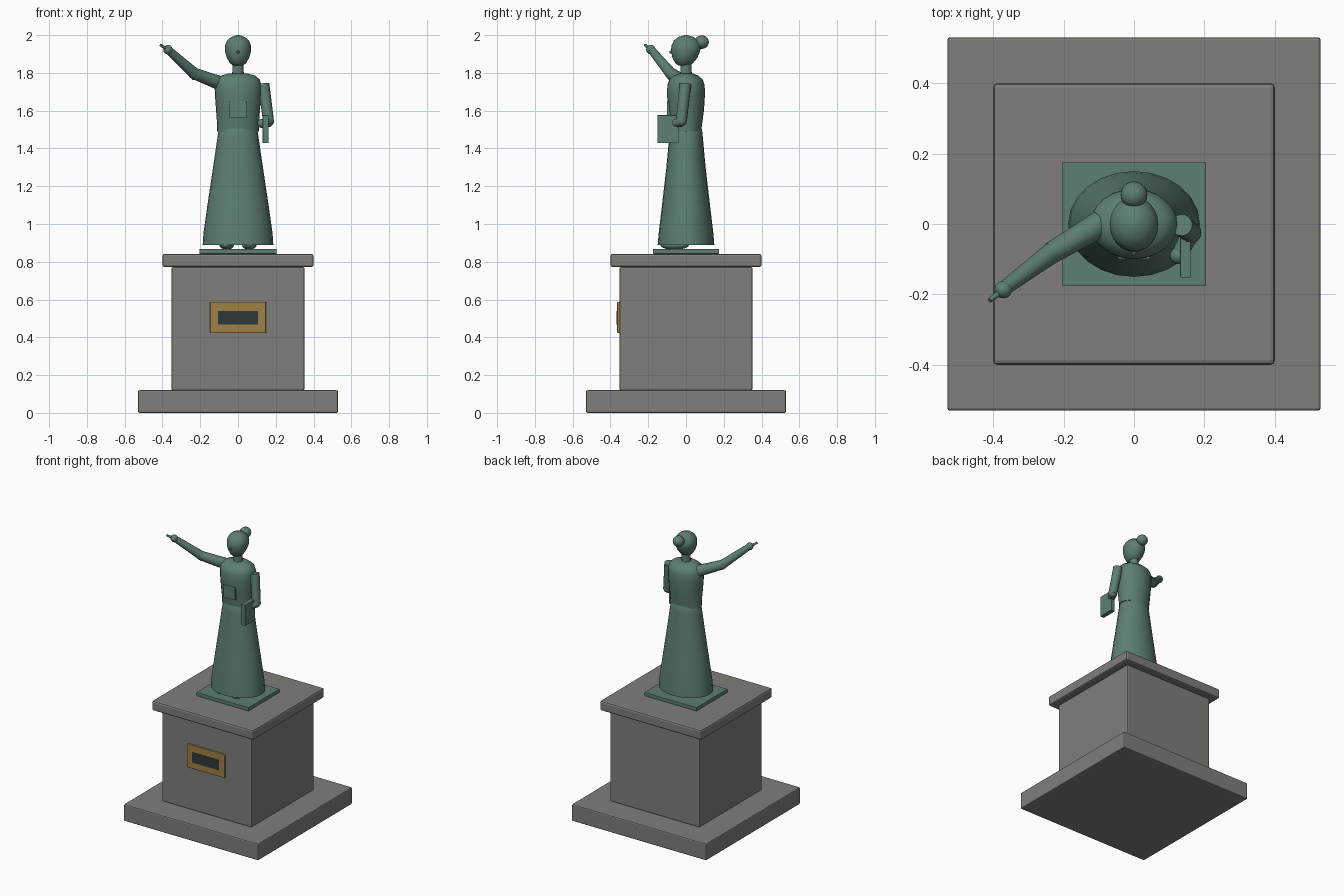
import bpy, bmesh, math
from mathutils import Vector

if "Cube" in bpy.data.objects:
    bpy.data.objects.remove(bpy.data.objects["Cube"])


def material(name, rgb):
    m = bpy.data.materials.new(name)
    m.diffuse_color = (*rgb, 1)
    m.use_nodes = True
    m.node_tree.nodes["Principled BSDF"].inputs["Base Color"].default_value = m.diffuse_color
    return m


STONE = material("stone", (0.22, 0.21, 0.195))
BRONZE = material("green_bronze", (0.11, 0.21, 0.165))
BRASS = material("brass", (0.35, 0.22, 0.06))
DARK = material("dark_panel", (0.03, 0.04, 0.045))


def finish(ob, name, mat, smooth=True):
    ob.name = name
    ob.data.materials.append(mat)
    if smooth:
        bpy.ops.object.select_all(action='DESELECT')
        ob.select_set(True)
        bpy.context.view_layer.objects.active = ob
        bpy.ops.object.shade_smooth_by_angle(angle=math.radians(40))
    return ob


def box(name, lo, hi, mat, bevel=0.0):
    lo, hi = Vector(lo), Vector(hi)
    bpy.ops.mesh.primitive_cube_add(size=1, location=(lo + hi) / 2)
    ob = bpy.context.object
    ob.scale = hi - lo
    bpy.ops.object.transform_apply(location=False, rotation=False, scale=True)
    if bevel:
        b = ob.modifiers.new("bevel", 'BEVEL')
        b.width = bevel
        b.segments = 2
    return finish(ob, name, mat, False)


def ball(name, centre, radii, segs=20, rings=12):
    bpy.ops.mesh.primitive_uv_sphere_add(segments=segs, ring_count=rings,
                                         radius=1, location=centre)
    ob = bpy.context.object
    ob.scale = radii
    bpy.ops.object.transform_apply(location=False, rotation=False, scale=True)
    return finish(ob, name, BRONZE)


def limb(name, a, b, r1, r2, segs=16):
    a, b = Vector(a), Vector(b)
    bpy.ops.mesh.primitive_cone_add(vertices=segs, radius1=r1, radius2=r2,
                                    depth=(b - a).length, location=(a + b) / 2)
    ob = bpy.context.object
    ob.rotation_euler = (b - a).to_track_quat('Z', 'Y').to_euler()
    return finish(ob, name, BRONZE)


def loft(name, rings, segs=24):
    """Skin stacked ellipses given as (z, x radius, y radius, y centre)."""
    bm = bmesh.new()
    loops = []
    for z, rx, ry, cy in rings:
        loops.append([bm.verts.new((rx * math.cos(t), cy + ry * math.sin(t), z))
                      for t in (2 * math.pi * i / segs for i in range(segs))])
    for lo, hi in zip(loops, loops[1:]):
        for i in range(segs):
            j = (i + 1) % segs
            bm.faces.new((lo[i], lo[j], hi[j], hi[i]))
    bm.faces.new(loops[0][::-1])
    bm.faces.new(loops[-1])
    me = bpy.data.meshes.new(name)
    bm.to_mesh(me)
    bm.free()
    ob = bpy.data.objects.new(name, me)
    bpy.context.collection.objects.link(ob)
    return finish(ob, name, BRONZE)


# Stone pedestal
for name, r, z0, z1, bev in (("pedestal_step", 0.53, 0, 0.12, 0.008),
                             ("pedestal_block", 0.352, 0.12, 0.772, 0.008),
                             ("pedestal_cap", 0.40, 0.772, 0.842, 0.012)):
    box(name, (-r, -r, z0), (r, r, z1), STONE, bev)

# Plaque
box("plaque_frame", (-0.148, -0.364, 0.422), (0.148, -0.345, 0.588), BRASS, 0.004)
box("plaque_panel", (-0.106, -0.367, 0.468), (0.106, -0.355, 0.54), DARK)

# Statue foot plate and shoes
box("foot_plate", (-0.205, -0.175, 0.842), (0.205, 0.175, 0.868), BRONZE, 0.003)
for side, x in (("left", 0.06), ("right", -0.06)):
    ball(side + "_shoe", (x, -0.06, 0.888), (0.038, 0.075, 0.024))

# Long skirt and fitted jacket
loft("skirt", [(0.89, 0.187, 0.15, 0), (0.95, 0.183, 0.145, 0),
               (1.1, 0.162, 0.127, 0), (1.3, 0.132, 0.104, 0),
               (1.45, 0.11, 0.09, 0), (1.5, 0.102, 0.085, 0),
               (1.53, 0.08, 0.07, 0)])
loft("jacket", [(1.49, 0.112, 0.08, 0), (1.52, 0.11, 0.084, 0),
                (1.6, 0.116, 0.095, 0), (1.68, 0.122, 0.1, 0),
                (1.735, 0.124, 0.099, 0), (1.765, 0.115, 0.088, 0),
                (1.785, 0.092, 0.066, 0), (1.797, 0.05, 0.038, 0)])
box("jacket_panel", (-0.045, -0.1, 1.56), (0.045, -0.06, 1.65), BRONZE)

# Neck, head, nose and hair bun
limb("neck", (0, 0, 1.78), (0, 0, 1.87), 0.031, 0.029)
loft("head", [(1.838, 0.024, 0.026, -0.012), (1.85, 0.042, 0.046, -0.01),
              (1.88, 0.059, 0.066, -0.006), (1.915, 0.069, 0.077, -0.002),
              (1.945, 0.069, 0.077, 0), (1.972, 0.057, 0.064, 0),
              (1.99, 0.036, 0.04, 0), (2.0, 0.008, 0.009, 0)])
limb("nose", (0, -0.07, 1.912), (0, -0.088, 1.908), 0.011, 0.005, 10)
ball("hair_bun", (0, 0.083, 1.963), (0.038, 0.038, 0.036))

# Raised right arm pointing outward
elbow, wrist = (-0.235, -0.082, 1.798), (-0.365, -0.18, 1.918)
limb("right_upper_arm", (-0.095, 0.0, 1.745), elbow, 0.038, 0.031)
ball("right_elbow", elbow, (0.03,) * 3)
limb("right_forearm", (-0.22, -0.072, 1.787), wrist, 0.031, 0.021)
ball("right_hand", (-0.371, -0.186, 1.923), (0.025,) * 3)
limb("right_finger", (-0.375, -0.19, 1.925), (-0.41, -0.217, 1.948), 0.01, 0.007, 10)

# Lowered left arm with a book at the hip
limb("left_upper_arm", (0.135, -0.003, 1.742), (0.162, -0.025, 1.54), 0.031, 0.029)
ball("left_elbow", (0.162, -0.025, 1.545), (0.029,) * 3)
limb("left_forearm", (0.162, -0.025, 1.54), (0.128, -0.085, 1.532), 0.027, 0.021)
ball("left_hand", (0.126, -0.09, 1.532), (0.024,) * 3)
box("book", (0.131, -0.152, 1.428), (0.161, -0.04, 1.576), BRONZE, 0.002)
